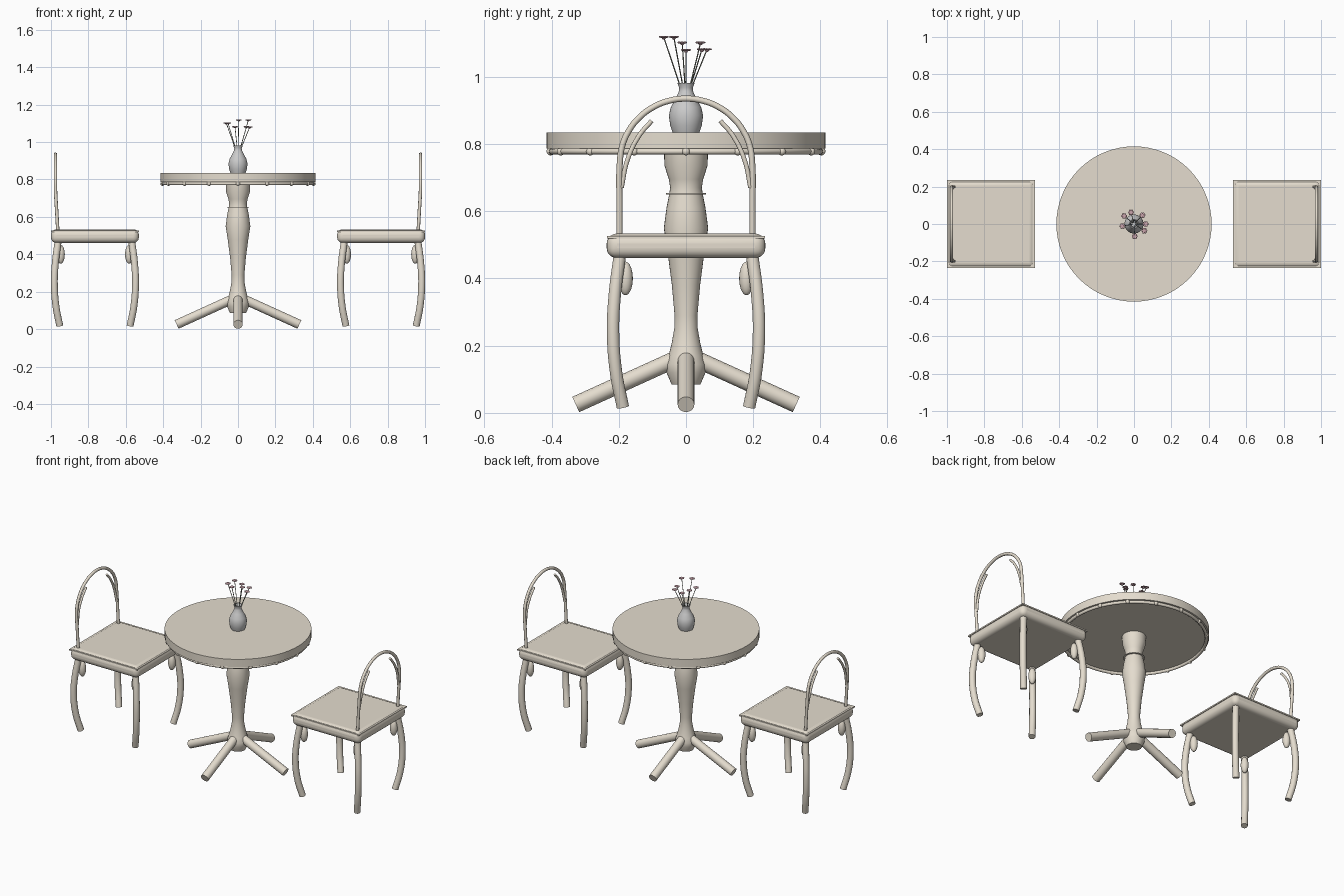
import bpy, math
from mathutils import Vector

if "Cube" in bpy.data.objects:
    bpy.data.objects.remove(bpy.data.objects["Cube"])


def material(name, rgb):
    m = bpy.data.materials.new(name)
    m.diffuse_color = (*rgb, 1)
    m.use_nodes = True
    m.node_tree.nodes["Principled BSDF"].inputs["Base Color"].default_value = m.diffuse_color
    return m


WOOD = material("cream_wood", (0.78, 0.72, 0.62))
CERAMIC = material("ceramic", (0.76, 0.78, 0.77))
STEM = material("stem", (0.2, 0.22, 0.18))
PETAL = material("petal", (0.6, 0.38, 0.42))


def finish(ob, name, mat):
    ob.name = name
    ob.data.materials.clear()
    ob.data.materials.append(mat)
    bpy.ops.object.select_all(action='DESELECT')
    ob.select_set(True)
    bpy.context.view_layer.objects.active = ob
    if ob.type == 'CURVE':
        bpy.ops.object.convert(target='MESH')
        ob = bpy.context.object
    bpy.ops.object.shade_smooth_by_angle(angle=math.radians(40))
    return ob


def lathe(name, profile, mat, n=32, loc=(0, 0, 0)):
    """Revolve (radius, z) points around z, capping both ends."""
    verts = [(r * math.cos(2 * math.pi * i / n), r * math.sin(2 * math.pi * i / n), z)
             for r, z in profile for i in range(n)]
    faces = [(k * n + i, k * n + (i + 1) % n, (k + 1) * n + (i + 1) % n, (k + 1) * n + i)
             for k in range(len(profile) - 1) for i in range(n)]
    faces += [tuple(reversed(range(n))), tuple(range(len(verts) - n, len(verts)))]
    me = bpy.data.meshes.new(name)
    me.from_pydata(verts, [], faces)
    ob = bpy.data.objects.new(name, me)
    ob.location = loc
    bpy.context.collection.objects.link(ob)
    return finish(ob, name, mat)


def tube(name, pts, radius, mat, res=4):
    """Round bar along a smooth path."""
    cu = bpy.data.curves.new(name, 'CURVE')
    cu.dimensions = '3D'
    cu.bevel_depth, cu.bevel_resolution, cu.use_fill_caps = radius, res, True
    cu.resolution_u = 8
    sp = cu.splines.new('BEZIER')
    sp.bezier_points.add(len(pts) - 1)
    for bp, p in zip(sp.bezier_points, pts):
        bp.co = p
        bp.handle_left_type = bp.handle_right_type = 'AUTO'
    ob = bpy.data.objects.new(name, cu)
    bpy.context.collection.objects.link(ob)
    return finish(ob, name, mat)


def ball(name, loc, scale, mat):
    bpy.ops.mesh.primitive_uv_sphere_add(segments=16, ring_count=10, location=loc)
    bpy.context.object.scale = scale
    return finish(bpy.context.object, name, mat)


def box(name, loc, size, mat, bevel=0):
    bpy.ops.mesh.primitive_cube_add(size=1, location=loc)
    ob = bpy.context.object
    ob.scale = size
    bpy.ops.object.transform_apply(location=False, rotation=False)
    if bevel:
        b = ob.modifiers.new("bevel", 'BEVEL')
        b.width, b.segments = bevel, 5
    return finish(ob, name, mat)


# Table top with a beaded ring under the rim
lathe("table_top", [(0.415, 0.786), (0.415, 0.834)], WOOD, 64)
bpy.ops.mesh.primitive_torus_add(location=(0, 0, 0.778), major_radius=0.4, minor_radius=0.009,
                                 major_segments=64, minor_segments=10)
finish(bpy.context.object, "rim_ring", WOOD)
for i in range(16):
    a = math.tau * i / 16
    ball("rim_bead", (0.403 * math.cos(a), 0.403 * math.sin(a), 0.778), (0.012,) * 3, WOOD)

# Turned pedestal and its thin collar
lathe("pedestal", [(0.043, 0.085), (0.058, 0.12), (0.06, 0.145), (0.052, 0.17), (0.043, 0.205),
                   (0.035, 0.25), (0.034, 0.29), (0.042, 0.38), (0.055, 0.48), (0.066, 0.55),
                   (0.058, 0.61), (0.05, 0.65), (0.047, 0.67), (0.051, 0.695),
                   (0.064, 0.735), (0.066, 0.786)], WOOD)
lathe("pedestal_collar", [(0.06, 0.65), (0.06, 0.654)], WOOD)

# Four splayed table feet
for i in range(4):
    a = math.pi / 2 * i
    d = Vector((math.cos(a), math.sin(a), 0))
    tube("table_foot", [d * 0.02 + Vector((0, 0, 0.165)), d * 0.328 + Vector((0, 0, 0.025))],
         0.025, WOOD, 6)

# Vase
lathe("vase", [(0.04, 0.834), (0.047, 0.855), (0.051, 0.885), (0.045, 0.91), (0.031, 0.935),
               (0.021, 0.957), (0.02, 0.967), (0.026, 0.982), (0.022, 0.982), (0.016, 0.965),
               (0.018, 0.94)], CERAMIC)

# Flowers: stem, shallow cup and ring of small petals
for x, y, z in [(0.062, 0, 1.078), (0.045, 0.047, 1.08), (-0.016, 0.062, 1.08),
                (-0.053, 0.043, 1.1), (-0.062, -0.011, 1.1), (0.004, -0.066, 1.117),
                (0.055, -0.036, 1.117)]:
    tube("flower_stem", [(x * 0.15, y * 0.15, 0.95), (x, y, z)], 0.0018, STEM, 2)
    lathe("flower_cup", [(0.003, -0.006), (0.009, 0.001), (0.008, 0.004)], PETAL, 12, (x, y, z))
    for k in range(6):
        a = math.tau * k / 6
        ball("flower_petal", (x + 0.01 * math.cos(a), y + 0.01 * math.sin(a), z + 0.002),
             (0.006, 0.006, 0.003), PETAL)

# Two chairs facing the table
for s, side in ((-1, "left"), (1, "right")):
    cx = s * 0.765
    box(side + "_seat", (cx, 0, 0.497), (0.47, 0.472, 0.073), WOOD, 0.03)
    box(side + "_seat_panel", (cx, 0, 0.523), (0.47, 0.47, 0.008), WOOD)

    # Bowed legs with a drop-shaped ornament inside each
    for dx in (-1, 1):
        for dy in (-1, 1):
            path = [(0.196, 0.475), (0.212, 0.35), (0.217, 0.24), (0.208, 0.12), (0.188, 0.018)]
            tube(side + "_leg", [(cx + dx * o, dy * o, z) for o, z in path], 0.019, WOOD)
            ball(side + "_leg_ornament", (cx + dx * 0.183, dy * 0.18, 0.4),
                 (0.022, 0.022, 0.05), WOOD)

    # Arched back rail, leaning slightly outward
    def back(y, z):
        return (s * (0.962 + 0.014 * min(1, (z - 0.5) / 0.25)), y, z)

    arch = [back(-0.198, 0.5), back(-0.198, 0.62)]
    arch += [back(-0.197 * math.cos(math.pi * k / 12), 0.742 + 0.193 * math.sin(math.pi * k / 12))
             for k in range(13)]
    arch += [back(0.198, 0.62), back(0.198, 0.5)]
    tube(side + "_back_arch", arch, 0.009, WOOD)

    # Short curved struts branching inward from the posts
    for dy in (-1, 1):
        strut = [(0.192, 0.67), (0.174, 0.753), (0.138, 0.827), (0.102, 0.869)]
        tube(side + "_back_strut", [back(dy * y, z) for y, z in strut], 0.007, WOOD)
